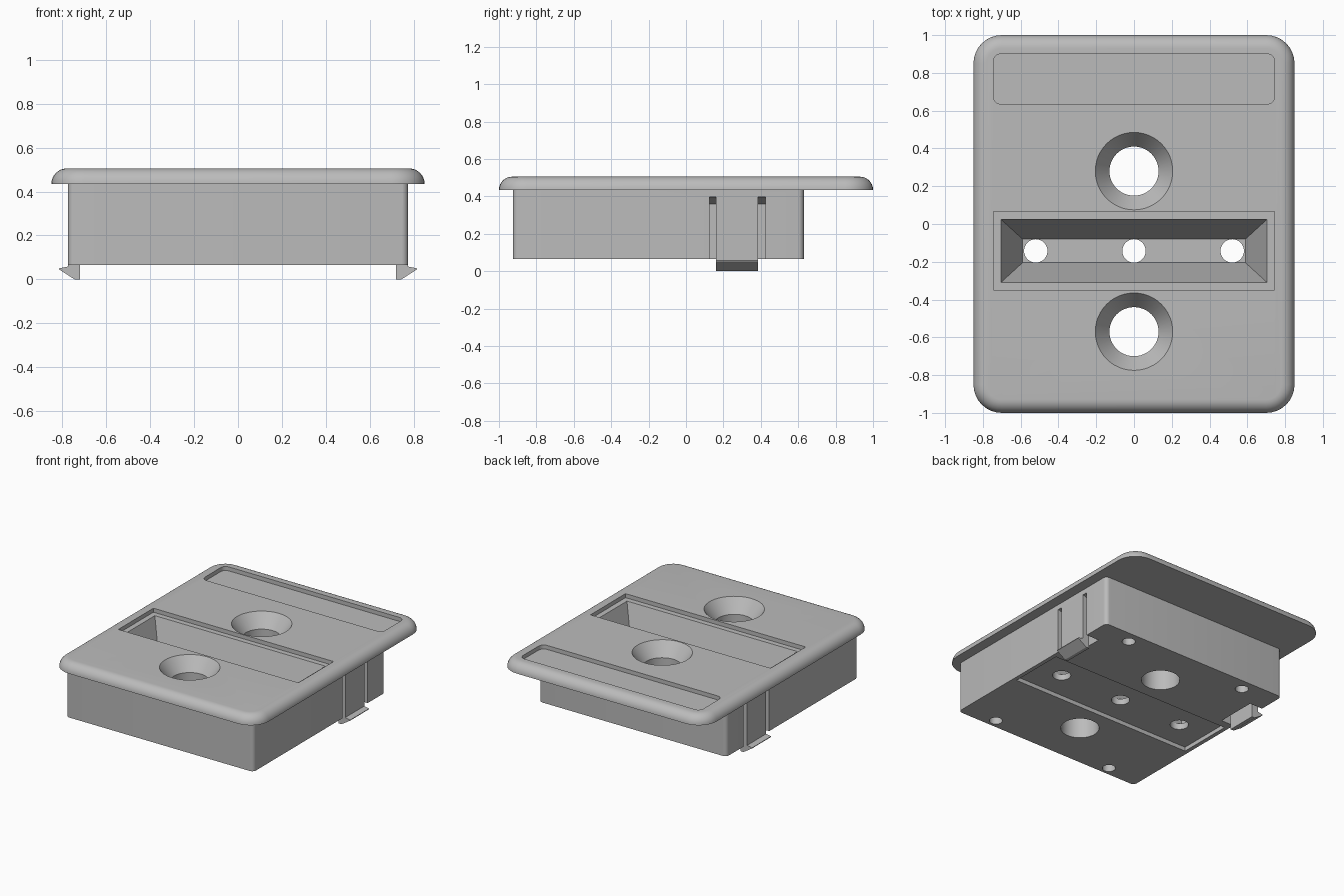
import bpy, bmesh, math

if "Cube" in bpy.data.objects:
    bpy.data.objects.remove(bpy.data.objects["Cube"])

grey = bpy.data.materials.new("light grey plastic")
grey.diffuse_color = (0.5, 0.5, 0.5, 1)
grey.use_nodes = True
grey.node_tree.nodes["Principled BSDF"].inputs["Base Color"].default_value = grey.diffuse_color


def finish(name, bm):
    bmesh.ops.recalc_face_normals(bm, faces=bm.faces)
    me = bpy.data.meshes.new(name)
    bm.to_mesh(me)
    bm.free()
    me.materials.append(grey)
    ob = bpy.data.objects.new(name, me)
    bpy.context.collection.objects.link(ob)
    return ob


def rect(x0, x1, y0, y1, r=0.0, n=8):
    """Outline of a rectangle with optional rounded corners."""
    if r <= 0:
        return [(x1, y1), (x0, y1), (x0, y0), (x1, y0)]
    pts = []
    corners = [(x1 - r, y1 - r), (x0 + r, y1 - r), (x0 + r, y0 + r), (x1 - r, y0 + r)]
    for i, (cx, cy) in enumerate(corners):
        for k in range(n + 1):
            a = math.pi / 2 * (i + k / n)
            pts.append((cx + r * math.cos(a), cy + r * math.sin(a)))
    return pts


def circle(x, y, r, n=48):
    return [(x + r * math.cos(2 * math.pi * k / n), y + r * math.sin(2 * math.pi * k / n))
            for k in range(n)]


def loft(name, layers):
    """Closed solid through matching outlines, given as (z, outline) pairs."""
    bm = bmesh.new()
    rings = [[bm.verts.new((x, y, z)) for x, y in pts] for z, pts in layers]
    n = len(rings[0])
    for a, b in zip(rings, rings[1:]):
        for i in range(n):
            bm.faces.new((a[i], a[(i + 1) % n], b[(i + 1) % n], b[i]))
    bm.faces.new(rings[0])
    bm.faces.new(rings[-1])
    return finish(name, bm)


def box(name, x0, x1, y0, y1, z0, z1):
    pts = rect(x0, x1, y0, y1)
    return loft(name, [(z0, pts), (z1, pts)])


def prism(name, profile, y0, y1):
    """Extrude an x-z profile along y."""
    bm = bmesh.new()
    a = [bm.verts.new((x, y0, z)) for x, z in profile]
    b = [bm.verts.new((x, y1, z)) for x, z in profile]
    n = len(a)
    for i in range(n):
        bm.faces.new((a[i], a[(i + 1) % n], b[(i + 1) % n], b[i]))
    bm.faces.new(a)
    bm.faces.new(b)
    return finish(name, bm)


def apply_boolean(target, tool, op):
    m = target.modifiers.new(op.lower(), 'BOOLEAN')
    m.operation, m.solver, m.object = op, 'EXACT', tool
    bpy.context.view_layer.objects.active = target
    bpy.ops.object.modifier_apply(modifier=m.name)
    bpy.data.objects.remove(tool, do_unlink=True)


TOP, LIP, BASE = 0.505, 0.435, 0.065

# Cover plate with a quarter-round rim
rim = TOP - LIP
layers = []
for k in range(9):
    a = math.pi / 2 * k / 8
    d = rim * (1 - math.cos(a))
    layers.append((LIP + rim * math.sin(a),
                   rect(-0.85 + d, 0.85 - d, -1 + d, 1 - d, 0.15 - d)))
housing = loft("housing", layers)

# Box body below the plate
body = rect(-0.775, 0.775, -0.925, 0.63, 0.03, 6)
apply_boolean(housing, loft("body", [(BASE, body), (LIP + 0.02, body)]), 'UNION')

cutters = []
# Label recess
label = rect(-0.745, 0.745, 0.635, 0.9, 0.04, 6)
cutters.append(loft("label_cut", [(TOP - 0.03, label), (0.6, label)]))

# Countersunk mounting holes
for y in (0.28, -0.57):
    cutters.append(loft("mount_cut", [
        (-0.1, circle(0, y, 0.13)), (TOP - 0.1, circle(0, y, 0.13)),
        (TOP, circle(0, y, 0.205)), (0.6, circle(0, y, 0.205))]))

# Tapered trough with shallow steps above and below
cutters.append(box("step_cut", -0.745, 0.745, -0.35, 0.065, TOP - 0.03, 0.6))
cutters.append(loft("trough_cut", [
    (0.14, rect(-0.59, 0.59, -0.205, -0.08)),
    (TOP - 0.03, rect(-0.705, 0.705, -0.31, 0.025)),
    (TOP - 0.02, rect(-0.705, 0.705, -0.31, 0.025))]))
cutters.append(box("base_step_cut", -0.745, 0.745, -0.35, 0.065, -0.1, BASE + 0.03))
for x in (-0.52, 0, 0.52):
    hole = circle(x, -0.1425, 0.062, 32)
    cutters.append(loft("screw_cut", [(-0.1, hole), (0.2, hole)]))

# Blind holes in the underside
for x in (-0.5, 0.5):
    for y in (-0.86, 0.54):
        hole = circle(x, y, 0.045, 24)
        cutters.append(loft("blind_cut", [(-0.1, hole), (0.25, hole)]))

# Relief slots that free the spring arms
for s in (-1, 1):
    xa, xb = sorted((s * 0.67, s * 0.72))
    cutters.append(box("gap_cut", xa, xb, 0.125, 0.425, -0.1, 0.36))
    for y0, y1 in ((0.125, 0.16), (0.385, 0.425)):
        profile = [(s * 0.67, -0.1), (s * 0.8, -0.1), (s * 0.8, 0.4),
                   (s * 0.76, 0.395), (s * 0.72, 0.38), (s * 0.67, 0.36)]
        cutters.append(prism("arm_cut", profile, y0, y1))

for c in cutters:
    apply_boolean(housing, c, 'DIFFERENCE')

bpy.ops.object.select_all(action='DESELECT')
housing.select_set(True)
bpy.context.view_layer.objects.active = housing
bpy.ops.object.shade_smooth_by_angle(angle=math.radians(30))

# Snap hooks at the ends of the spring arms
for s, side in ((-1, "left"), (1, "right")):
    prism(side + "_snap_hook",
          [(s * x, z) for x, z in ((0.72, BASE), (0.72, 0), (0.745, 0), (0.815, 0.045),
                                   (0.815, 0.05), (0.775, 0.058), (0.775, BASE))],
          0.16, 0.385)
